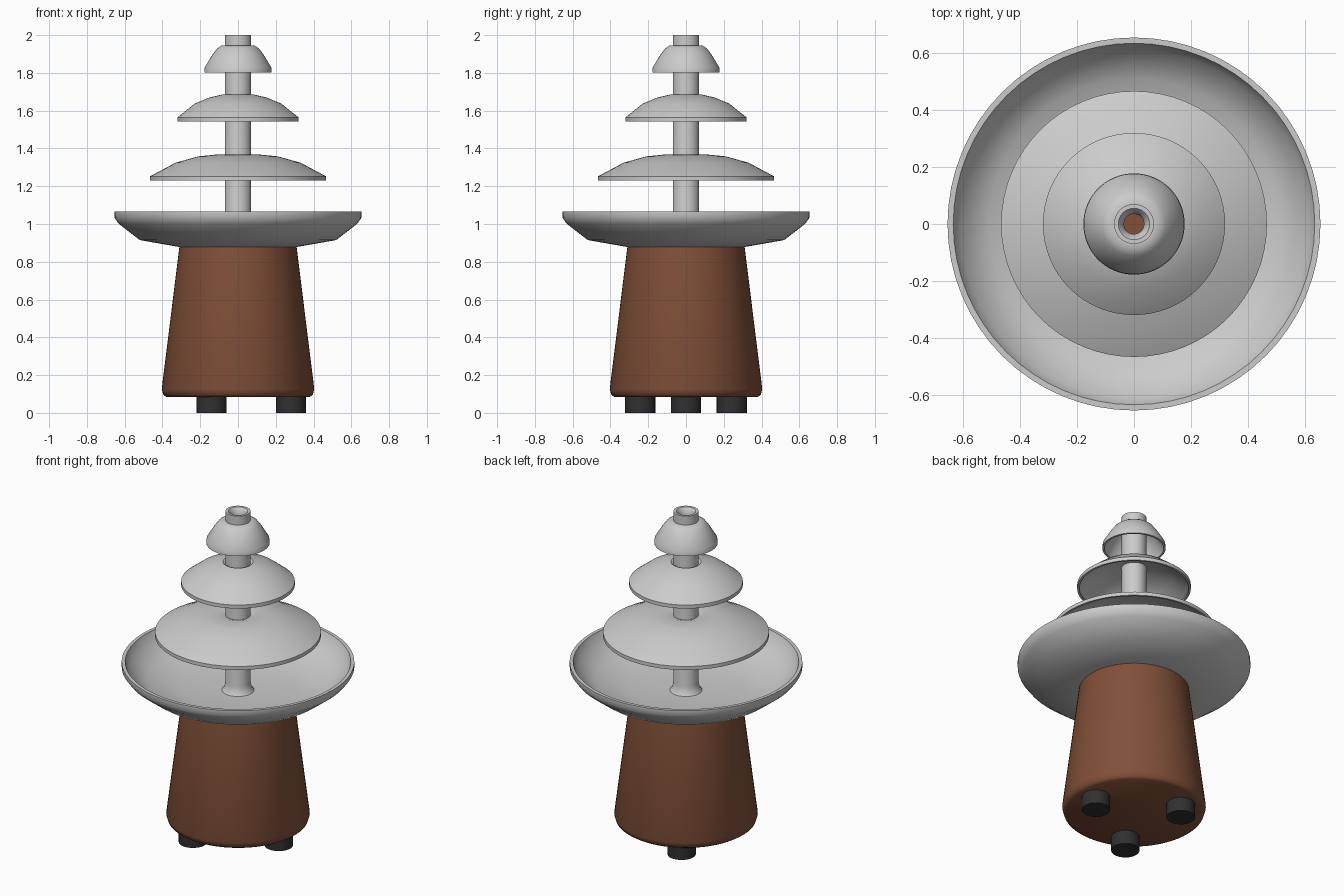
import bpy, bmesh, math

if "Cube" in bpy.data.objects:
    bpy.data.objects.remove(bpy.data.objects["Cube"])

SEG = 64


def material(name, rgb):
    m = bpy.data.materials.new(name)
    m.diffuse_color = (*rgb, 1)
    m.use_nodes = True
    m.node_tree.nodes["Principled BSDF"].inputs["Base Color"].default_value = m.diffuse_color
    return m


def lathe(name, profile, closed=True, mat=None, center=(0, 0), seg=SEG):
    """Revolve an (r, z) profile about z; points at r = 0 become poles."""
    bm = bmesh.new()
    rings = []
    for r, z in profile:
        if r == 0:
            rings.append([bm.verts.new((0, 0, z))] * seg)
        else:
            rings.append([bm.verts.new((r * math.cos(2 * math.pi * i / seg),
                                        r * math.sin(2 * math.pi * i / seg), z))
                          for i in range(seg)])
    pairs = list(zip(rings, rings[1:]))
    if closed:
        pairs.append((rings[-1], rings[0]))
    for a, b in pairs:
        for i in range(seg):
            j = (i + 1) % seg
            bm.faces.new(list(dict.fromkeys((a[i], a[j], b[j], b[i]))))
    bmesh.ops.recalc_face_normals(bm, faces=bm.faces)
    mesh = bpy.data.meshes.new(name)
    bm.to_mesh(mesh)
    bm.free()
    ob = bpy.data.objects.new(name, mesh)
    ob.location = (*center, 0)
    bpy.context.collection.objects.link(ob)
    if mat:
        mesh.materials.append(mat)
    bpy.ops.object.select_all(action='DESELECT')
    ob.select_set(True)
    bpy.context.view_layer.objects.active = ob
    bpy.ops.object.shade_smooth_by_angle(angle=math.radians(40))
    return ob


brown = material("brown", (0.22, 0.08, 0.04))
black = material("black", (0.03, 0.03, 0.03))

# Three feet spaced evenly under the base
for k in range(3):
    a = k * 2 * math.pi / 3
    lathe(f"foot_{k + 1}", [(0, 0), (0.08, 0), (0.08, 0.1), (0, 0.1)], False, black,
          (0.28 * math.cos(a), 0.28 * math.sin(a)), 32)

# Tapered base housing
lathe("base", [(0, 0.085), (0.38, 0.085), (0.395, 0.095), (0.404, 0.125),
               (0.31, 0.882), (0, 0.882)], False, brown)

# Shallow collecting bowl
lathe("bowl", [(0.08, 0.878), (0.31, 0.878), (0.52, 0.915), (0.63, 1.0),
               (0.655, 1.035), (0.655, 1.065), (0.635, 1.065), (0.612, 1.01),
               (0.51, 0.932), (0.305, 0.894), (0.08, 0.89)])

# Hollow centre column with a flared foot and a funnel mouth
lathe("column", [(0.035, 0.88), (0.1, 0.88), (0.078, 0.905), (0.07, 0.94), (0.07, 2.0),
                 (0.055, 2.0), (0.042, 1.985), (0.035, 1.96)])

# Hollow dome tiers: outer profile from rim to neck, thin wall beneath
tiers = {
    "lower_tier": [(0.467, 1.23), (0.467, 1.252), (0.33, 1.325), (0.21, 1.358),
                   (0.11, 1.368), (0.068, 1.355)],
    "middle_tier": [(0.32, 1.543), (0.32, 1.565), (0.228, 1.638), (0.15, 1.67),
                    (0.085, 1.685), (0.068, 1.675)],
    "upper_tier": [(0.178, 1.802), (0.176, 1.83), (0.135, 1.897), (0.112, 1.928),
                   (0.088, 1.945), (0.068, 1.945)],
}
for name, outer in tiers.items():
    rim = outer[0]
    inner = [(max(r - 0.012, 0.068), z - 0.014) for r, z in reversed(outer[1:])]
    lathe(name, outer + inner + [(rim[0] - 0.012, rim[1])])
